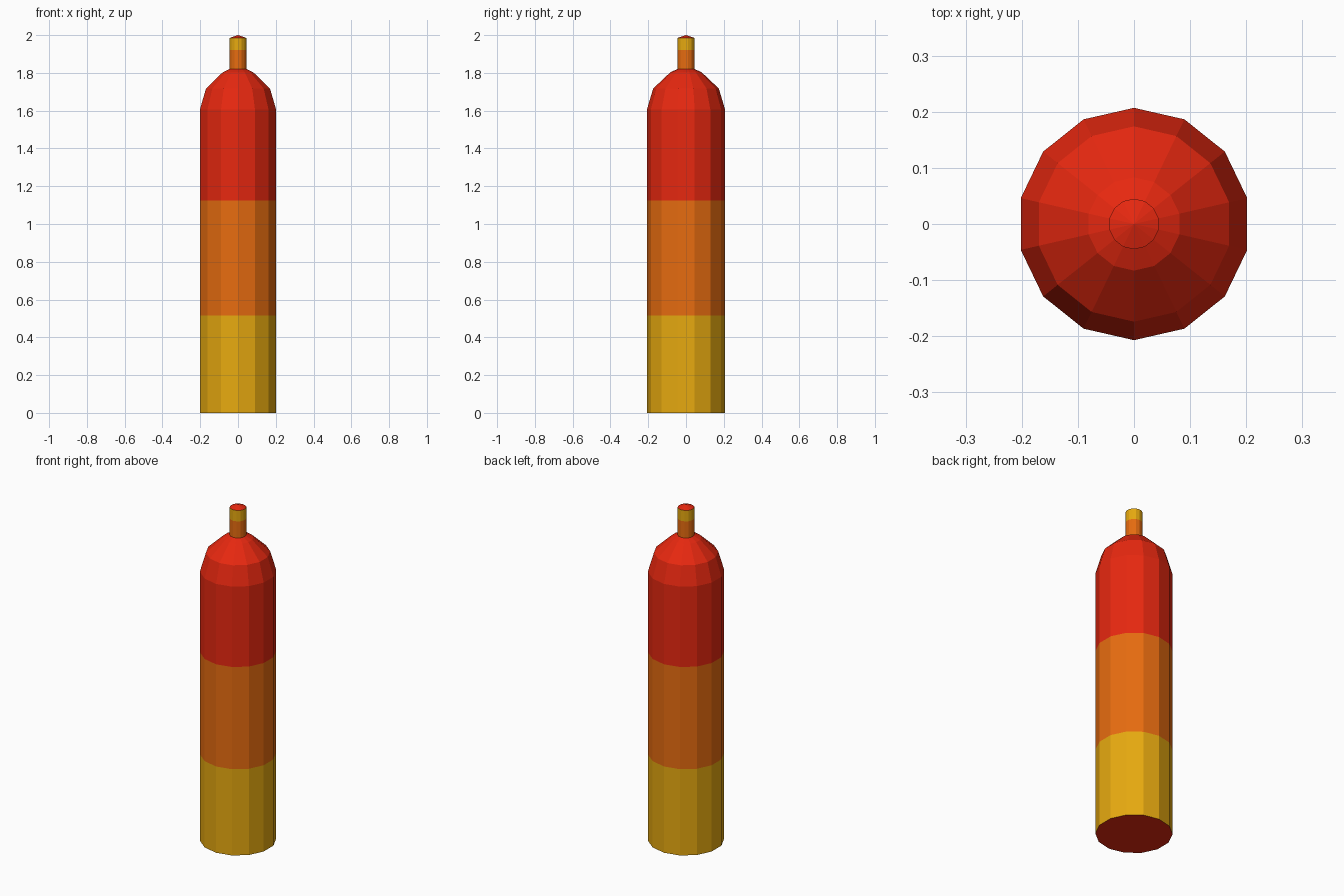
import bpy, bmesh, math

if "Cube" in bpy.data.objects:
    bpy.data.objects.remove(bpy.data.objects["Cube"])

SIDES = 14


def material(name, rgb):
    m = bpy.data.materials.new(name)
    m.diffuse_color = (*rgb, 1)
    m.use_nodes = True
    m.node_tree.nodes["Principled BSDF"].inputs["Base Color"].default_value = m.diffuse_color
    return m


MATS = [material("red", (0.80, 0.021, 0.005)),
        material("orange", (0.80, 0.150, 0.005)),
        material("yellow", (0.80, 0.400, 0.005))]
RED, ORANGE, YELLOW = range(3)


def lathe(name, profile, band_colours):
    """Revolve (radius, z) points; close both ends; one colour per band, ends red."""
    bm = bmesh.new()
    rings = []
    for r, z in profile:
        ring = []
        for i in range(SIDES):
            a = math.pi / 2 + 2 * math.pi * i / SIDES
            ring.append(bm.verts.new((r * math.cos(a), r * math.sin(a), z)))
        rings.append(ring)
    for low, high, colour in zip(rings, rings[1:], band_colours):
        for i in range(SIDES):
            j = (i + 1) % SIDES
            bm.faces.new((low[i], low[j], high[j], high[i])).material_index = colour
    bm.faces.new(rings[0][::-1]).material_index = RED
    # Shallow cone closing the top
    apex = bm.verts.new((0, 0, profile[-1][1] + 0.015))
    for i in range(SIDES):
        bm.faces.new((rings[-1][i], rings[-1][(i + 1) % SIDES], apex)).material_index = RED
    mesh = bpy.data.meshes.new(name)
    bm.to_mesh(mesh)
    bm.free()
    for m in MATS:
        mesh.materials.append(m)
    obj = bpy.data.objects.new(name, mesh)
    bpy.context.collection.objects.link(obj)
    return obj


# Banded cylinder with faceted dome shoulder
lathe("cylinder_body",
      [(0.207, 0), (0.207, 0.515), (0.207, 1.125), (0.207, 1.605),
       (0.174, 1.717), (0.083, 1.803), (0.040, 1.823)],
      [YELLOW, ORANGE, RED, RED, RED, RED])

# Narrow neck with red pointed tip
lathe("neck", [(0.045, 1.80), (0.045, 1.92), (0.045, 1.985)], [ORANGE, YELLOW])
